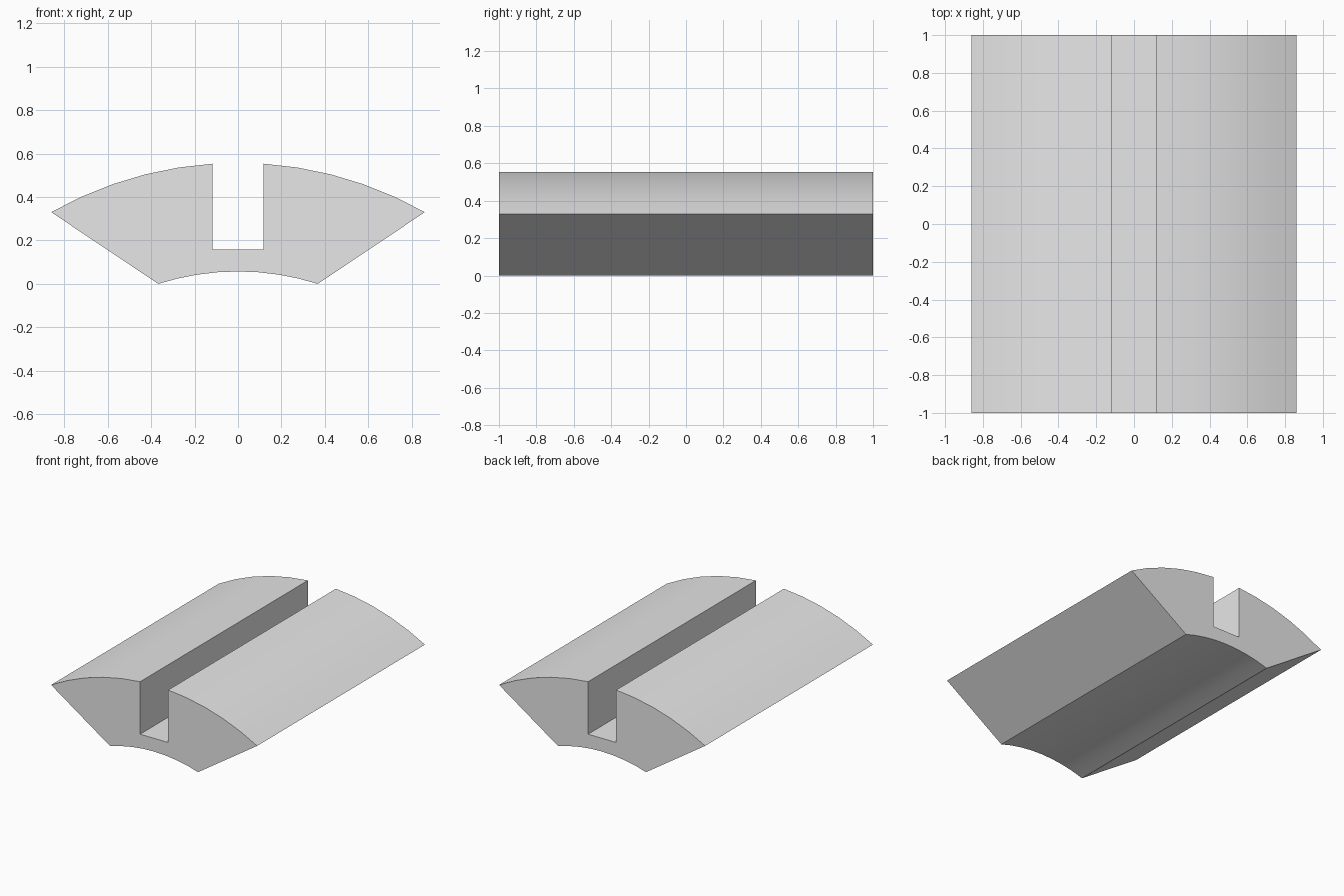
import bpy, bmesh, math

cube = bpy.data.objects.get("Cube")
if cube:
    bpy.data.objects.remove(cube, do_unlink=True)

# Main dimensions
HALF_LENGTH = 1.0
SLOT_X, SLOT_Z = 0.117, 0.157
OUTER_X, OUTER_R, OUTER_C = 0.86, 1.743, -1.186
INNER_X, INNER_R, INNER_C = 0.367, 1.21, -1.153


def arc(x0, x1, radius, centre, steps):
    """Points on a circle centred on x = 0, from x0 to x1."""
    a0, a1 = math.asin(x0 / radius), math.asin(x1 / radius)
    angles = [a0 + (a1 - a0) * i / steps for i in range(steps + 1)]
    return [(radius * math.sin(a), centre + radius * math.cos(a)) for a in angles]


# Grey material
grey = bpy.data.materials.new("plain_grey")
grey.use_nodes = True
colour = (0.8, 0.8, 0.8, 1)
grey.diffuse_color = colour
grey.node_tree.nodes["Principled BSDF"].inputs["Base Color"].default_value = colour

# Cross-section: inner arc, right flank, outer arc, slot, outer arc, left flank
right_top = arc(OUTER_X, SLOT_X, OUTER_R, OUTER_C, 5)
slot = [(SLOT_X, SLOT_Z), (-SLOT_X, SLOT_Z)]
left_top = [(-x, z) for x, z in reversed(right_top)]
profile = arc(-INNER_X, INNER_X, INNER_R, INNER_C, 8) + right_top + slot + left_top
base = min(z for x, z in profile)

# Extrude the section along the length
bm = bmesh.new()
face = bm.faces.new([bm.verts.new((x, -HALF_LENGTH, z - base)) for x, z in profile])
extruded = bmesh.ops.extrude_face_region(bm, geom=[face], use_keep_orig=True)
moved = [v for v in extruded["geom"] if isinstance(v, bmesh.types.BMVert)]
bmesh.ops.translate(bm, verts=moved, vec=(0, 2 * HALF_LENGTH, 0))
bmesh.ops.recalc_face_normals(bm, faces=bm.faces)
mesh = bpy.data.meshes.new("slotted_arc_segment")
bm.to_mesh(mesh)
bm.free()
mesh.materials.append(grey)

segment = bpy.data.objects.new("slotted_arc_segment", mesh)
bpy.context.collection.objects.link(segment)
bpy.ops.object.select_all(action="DESELECT")
segment.select_set(True)
bpy.context.view_layer.objects.active = segment
bpy.ops.object.shade_smooth_by_angle(angle=math.radians(30))
